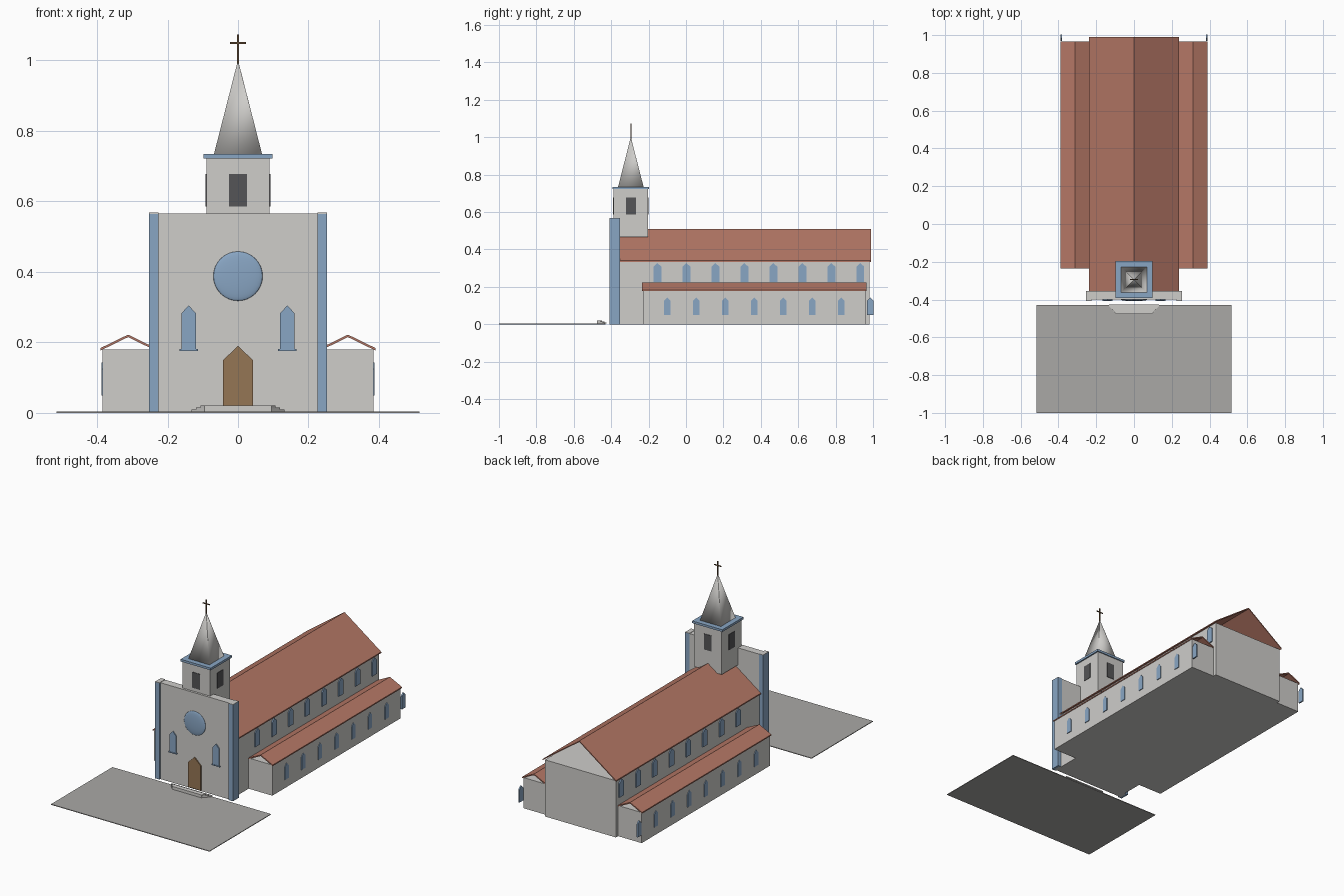
import bpy, bmesh, math
from mathutils import Matrix

cube = bpy.data.objects.get("Cube")
if cube:
    bpy.data.objects.remove(cube, do_unlink=True)


def material(name, r, g, b):
    m = bpy.data.materials.new(name)
    m.use_nodes = True
    m.diffuse_color = (r, g, b, 1)
    m.node_tree.nodes["Principled BSDF"].inputs["Base Color"].default_value = (r, g, b, 1)
    return m


WALL = material("pale stone", 0.62, 0.61, 0.59)
ROOF = material("clay tile", 0.47, 0.19, 0.135)
BLUE = material("soft blue", 0.25, 0.38, 0.55)
DOOR = material("brown wood", 0.30, 0.18, 0.09)
DARK = material("dark opening", 0.09, 0.09, 0.095)
PAVE = material("grey paving", 0.40, 0.395, 0.38)
CROSS = material("dark bronze", 0.13, 0.075, 0.035)


def finish(name, bm, mat, smooth=False):
    bmesh.ops.recalc_face_normals(bm, faces=bm.faces)
    for f in bm.faces:
        f.smooth = smooth
    me = bpy.data.meshes.new(name)
    bm.to_mesh(me)
    bm.free()
    me.materials.append(mat)
    ob = bpy.data.objects.new(name, me)
    bpy.context.collection.objects.link(ob)
    return ob


def prism(name, pts, axis, lo, hi, mat):
    """Extrude a 2D outline along an axis from lo to hi."""
    place = {"X": lambda u, v, a: (a, u, v),
             "Y": lambda u, v, a: (u, a, v),
             "Z": lambda u, v, a: (u, v, a)}[axis]
    bm = bmesh.new()
    rings = [[bm.verts.new(place(u, v, a)) for u, v in pts] for a in (lo, hi)]
    for ring in rings:
        bm.faces.new(ring)
    n = len(pts)
    for i in range(n):
        j = (i + 1) % n
        bm.faces.new((rings[0][i], rings[0][j], rings[1][j], rings[1][i]))
    return finish(name, bm, mat)


def box(name, x, y, z, mat):
    outline = [(x[0], y[0]), (x[1], y[0]), (x[1], y[1]), (x[0], y[1])]
    return prism(name, outline, "Z", z[0], z[1], mat)


def pointed(c, half, base, shoulder, top):
    return [(c - half, base), (c + half, base), (c + half, shoulder),
            (c, top), (c - half, shoulder)]


def tent(name, c, half, eave, ridge, y0, y1, t):
    """Open gabled roof made of two thin slopes."""
    pts = [(c - half, eave), (c, ridge), (c + half, eave),
           (c + half, eave - t), (c, ridge - t), (c - half, eave - t)]
    return prism(name, pts, "Y", y0, y1, ROOF)


# Nave and its open roof
box("nave", (-0.23, 0.23), (-0.36, 0.98), (0, 0.333), WALL)
tent("nave_roof", 0, 0.238, 0.34, 0.51, -0.355, 0.99, 0.007)

# Side aisles with roofs and two rows of windows
for s, side in ((1, "left"), (-1, "right")):
    xs = sorted((s * 0.225, s * 0.384))
    box(side + "_aisle", xs, (-0.23, 0.96), (0, 0.18), WALL)
    tent(side + "_aisle_roof", s * 0.312, 0.078, 0.184, 0.222, -0.235, 0.965, 0.007)
    for i in range(8):
        y = -0.153 + i * 0.155
        prism(side + "_upper_window", pointed(y, 0.021, 0.225, 0.308, 0.327),
              "X", s * 0.228, s * 0.236, BLUE)
        y = -0.1 + i * 0.155
        prism(side + "_aisle_window", pointed(y, 0.017, 0.05, 0.125, 0.143),
              "X", s * 0.380, s * 0.388, BLUE)

# Facade with corner pilasters
box("facade", (-0.24, 0.24), (-0.4, -0.355), (0, 0.566), WALL)
for s, side in ((1, "left"), (-1, "right")):
    xs = sorted((s * 0.225, s * 0.253))
    box(side + "_pilaster", xs, (-0.408, -0.354), (0, 0.565), BLUE)
    box(side + "_pilaster_cap", xs, (-0.408, -0.354), (0.565, 0.568), WALL)
    prism(side + "_facade_window", pointed(s * 0.14, 0.021, 0.18, 0.282, 0.305),
          "Y", -0.406, -0.398, BLUE)
    box(side + "_window_sill", (s * 0.14 - 0.026, s * 0.14 + 0.026),
        (-0.408, -0.398), (0.176, 0.182), BLUE)
prism("door", pointed(0, 0.042, 0.005, 0.15, 0.19), "Y", -0.406, -0.398, DOOR)

# Domed round window
bm = bmesh.new()
bmesh.ops.create_uvsphere(bm, u_segments=32, v_segments=16, radius=0.07)
bmesh.ops.scale(bm, vec=(1, 0.12, 1), verts=bm.verts)
bmesh.ops.translate(bm, vec=(0, -0.4, 0.388), verts=bm.verts)
finish("round_window", bm, BLUE, True)

# Bell tower, with an opening on each side
TY = -0.295
box("tower", (-0.09, 0.09), (TY - 0.092, TY + 0.092), (0.467, 0.722), WALL)
box("tower_cornice", (-0.098, 0.098), (TY - 0.098, TY + 0.098), (0.722, 0.735), BLUE)
for s in (1, -1):
    a, b = sorted((s * 0.088, s * 0.0925))
    box("side_opening", (a, b), (TY - 0.027, TY + 0.027), (0.586, 0.678), DARK)
    a, b = sorted((s * 0.09, s * 0.0945))
    box("tower_opening", (-0.025, 0.025), (TY + a, TY + b), (0.586, 0.678), DARK)

# Four-sided spire with soft shading
bm = bmesh.new()
bmesh.ops.create_cone(bm, cap_ends=True, segments=4, radius1=0.068 * math.sqrt(2),
                      radius2=0.0005, depth=0.265,
                      matrix=Matrix.Translation((0, TY, 0.8675))
                      @ Matrix.Rotation(math.pi / 4, 4, "Z"))
finish("spire", bm, WALL, True)

# Cross
box("cross_post", (-0.0025, 0.0025), (TY - 0.0025, TY + 0.0025), (0.99, 1.074), CROSS)
box("cross_arm", (-0.022, 0.022), (TY - 0.0025, TY + 0.0025), (1.047, 1.052), CROSS)

# Forecourt and entrance steps
box("forecourt", (-0.515, 0.515), (-1, -0.43), (0, 0.004), PAVE)
for i in range(3):
    back, wide = -0.425 - 0.012 * i, 0.132 - 0.013 * i
    outline = [(-wide, back), (wide, back), (wide, back - 0.01),
               (0.095, -0.476), (-0.095, -0.476), (-wide, back - 0.01)]
    prism("step", outline, "Z", 0.003 + 0.006 * i, 0.009 + 0.006 * i, WALL)
